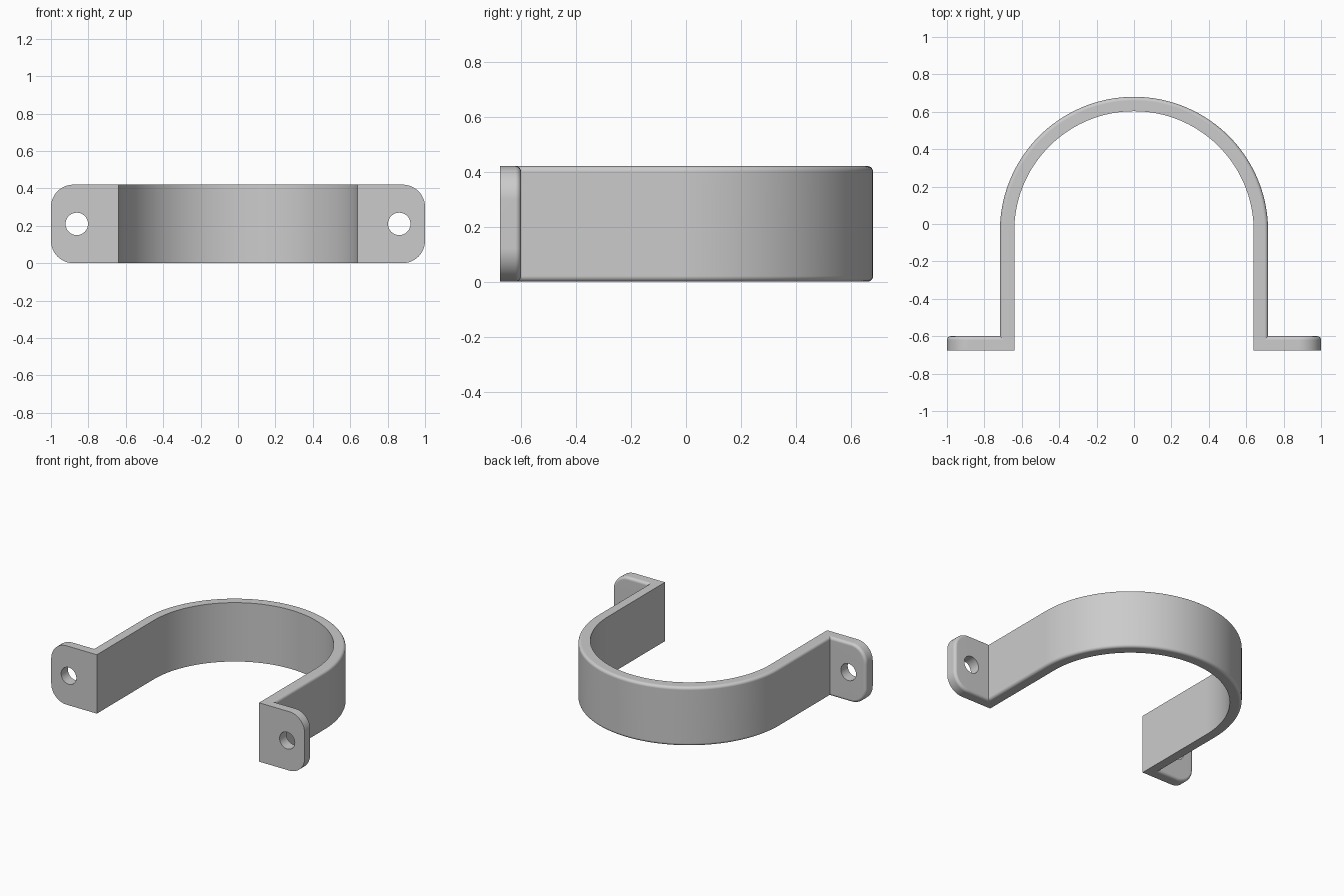
import bpy, bmesh, math

cube = bpy.data.objects.get("Cube")
if cube:
    bpy.data.objects.remove(cube, do_unlink=True)

HEIGHT = 0.42
INNER, OUTER = 0.64, 0.717      # strap radii, also half widths of the legs
ARC_Y = -0.037                  # centre of the bend
FRONT, BACK = -0.677, -0.60     # flange faces
FILLET = 0.02
CORNER = 0.12
HOLE_X, HOLE_R = 0.862, 0.06
STEPS = 6

steel = bpy.data.materials.new("grey_steel")
steel.use_nodes = True
colour = (0.6, 0.6, 0.6, 1)
steel.diffuse_color = colour
steel.node_tree.nodes["Principled BSDF"].inputs["Base Color"].default_value = colour


def finish(name, bm):
    bmesh.ops.recalc_face_normals(bm, faces=bm.faces)
    mesh = bpy.data.meshes.new(name)
    bm.to_mesh(mesh)
    bm.free()
    mesh.materials.append(steel)
    obj = bpy.data.objects.new(name, mesh)
    bpy.context.collection.objects.link(obj)
    bpy.ops.object.select_all(action='DESELECT')
    obj.select_set(True)
    bpy.context.view_layer.objects.active = obj
    bpy.ops.object.shade_smooth_by_angle(angle=math.radians(35))
    weighted = obj.modifiers.new("clean_shading", 'WEIGHTED_NORMAL')
    weighted.keep_sharp = True
    return obj


def skin(bm, rings):
    """Join consecutive closed rings of vertices with quads."""
    for a, b in zip(rings, rings[1:]):
        for i in range(len(a)):
            j = (i + 1) % len(a)
            bm.faces.new((a[i], a[j], b[j], b[i]))


def arc(cx, cy, r, start, end, steps):
    angles = [math.radians(start + (end - start) * i / steps) for i in range(steps + 1)]
    return [(cx + r * math.cos(a), cy + r * math.sin(a)) for a in angles]


def build_strap():
    # Cross-section as (radius, z): square inside, rounded outside
    section = [(INNER, 0)]
    section += arc(OUTER - FILLET, FILLET, FILLET, -90, 0, STEPS)
    section += arc(OUTER - FILLET, HEIGHT - FILLET, FILLET, 0, 90, STEPS)
    section += [(INNER, HEIGHT)]
    # Path as (direction x, direction y, base y): leg, bend, leg
    end_y = BACK - FILLET
    path = [(1, 0, end_y)]
    path += [(x, y, ARC_Y) for x, y in arc(0, 0, 1, 0, 180, 72)]
    path += [(-1, 0, end_y)]
    bm = bmesh.new()
    rings = [[bm.verts.new((dx * r, by + dy * r, z)) for r, z in section]
             for dx, dy, by in path]
    skin(bm, rings)
    bm.faces.new(rings[0])
    bm.faces.new(rings[-1])
    return finish("strap", bm)


def build_flange(name, side):
    bm = bmesh.new()

    def ring(points, y):
        return [bm.verts.new((side * x, y, z)) for x, z in points]

    def outline(inset):
        r = CORNER - inset
        return ([(INNER, inset)]
                + arc(1 - CORNER, CORNER, r, -90, 0, 12)
                + arc(1 - CORNER, HEIGHT - CORNER, r, 0, 90, 12)
                + [(INNER, HEIGHT - inset)])

    # Plate with a rounded rear rim
    rings = [ring(outline(0), FRONT)]
    for i in range(STEPS + 1):
        a = math.pi / 2 * i / STEPS
        rings.append(ring(outline(FILLET * (1 - math.cos(a))),
                          BACK - FILLET + FILLET * math.sin(a)))
    skin(bm, rings)
    # Screw hole
    circle = arc(HOLE_X, HEIGHT / 2, HOLE_R, 0, 360, 40)[:-1]
    holes = [ring(circle, FRONT), ring(circle, BACK)]
    skin(bm, holes)
    # Front and rear faces around the hole
    for outer, hole in ((rings[0], holes[0]), (rings[-1], holes[1])):
        edges = [bm.edges.get((loop[i - 1], loop[i]))
                 for loop in (outer, hole) for i in range(len(loop))]
        bmesh.ops.triangle_fill(bm, use_beauty=True, use_dissolve=False, edges=edges)
    return finish(name, bm)


build_strap()
build_flange("left_flange", 1)
build_flange("right_flange", -1)
